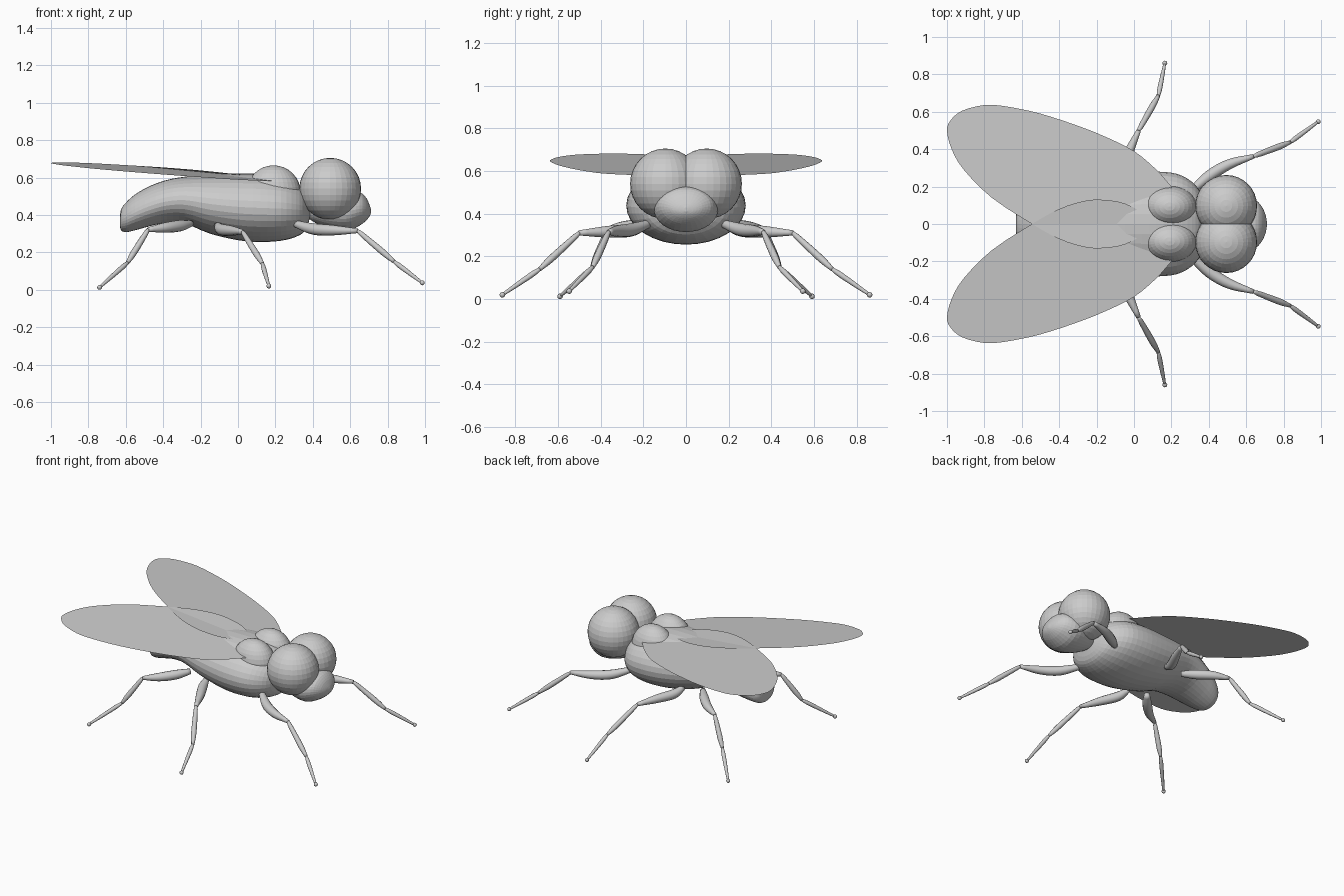
import bpy, bmesh, math
from mathutils import Vector, Matrix

if "Cube" in bpy.data.objects:
    bpy.data.objects.remove(bpy.data.objects["Cube"])


def finish(name, bm, mirror=False, smooth=False):
    bmesh.ops.recalc_face_normals(bm, faces=bm.faces)
    mesh = bpy.data.meshes.new(name)
    bm.to_mesh(mesh)
    bm.free()
    for p in mesh.polygons:
        p.use_smooth = smooth
    ob = bpy.data.objects.new(name, mesh)
    bpy.context.collection.objects.link(ob)
    if mirror:
        m = ob.modifiers.new("mirror", 'MIRROR')
        m.use_axis = (False, True, False)
        m.use_mirror_merge = False
    return ob


def spline(rows, steps):
    """Catmull-Rom through rows of equal-length number tuples."""
    rows = [Vector(r) for r in rows]
    pts = [rows[0] * 2 - rows[1]] + rows + [rows[-1] * 2 - rows[-2]]
    out = []
    for i in range(1, len(pts) - 2):
        a, b, c, d = pts[i - 1:i + 3]
        for s in range(steps):
            t = s / steps
            out.append(0.5 * (2 * b + (c - a) * t + (2 * a - 5 * b + 4 * c - d) * t * t
                              + (3 * b - a - 3 * c + d) * t ** 3))
    return out + [rows[-1]]


def skin(bm, rings):
    loops = [[bm.verts.new(p) for p in r] for r in rings]
    n = len(loops[0])
    for a, b in zip(loops, loops[1:]):
        for i in range(n):
            bm.faces.new((a[i], a[(i + 1) % n], b[(i + 1) % n], b[i]))
    bm.faces.new(loops[0])
    bm.faces.new(loops[-1])


def body_loft(name, xs, tops_bottoms_widths, steps=3, sides=32):
    """Upright elliptical sections along x: (bottom, top, half width)."""
    bm = bmesh.new()
    rings = []
    data = spline([(x, *s) for x, s in zip(xs, tops_bottoms_widths)], steps)
    for x, lo, hi, w in data:
        zc, rz, w = (lo + hi) / 2, max((hi - lo) / 2, .003), max(w, .003)
        rings.append([(x, w * math.cos(2 * math.pi * i / sides),
                       zc + rz * math.sin(2 * math.pi * i / sides)) for i in range(sides)])
    skin(bm, rings)
    return finish(name, bm)


def limb(bm, rows, steps=4, sides=12):
    """Tapered round tube through (x, y, z, radius) rows."""
    data = spline([Vector(r) for r in rows], steps)
    pts = [Vector(d[:3]) for d in data]
    rings = []
    for k, p in enumerate(pts):
        t = (pts[min(k + 1, len(pts) - 1)] - pts[max(k - 1, 0)]).normalized()
        u = t.cross(Vector((0, 0, 1))).normalized()
        v = u.cross(t)
        r = max(data[k][3], .002)
        rings.append([p + r * (u * math.cos(2 * math.pi * i / sides)
                               + v * math.sin(2 * math.pi * i / sides)) for i in range(sides)])
    skin(bm, rings)


def ball_pair(name, center, radii):
    bm = bmesh.new()
    bmesh.ops.create_uvsphere(bm, u_segments=32, v_segments=16, radius=1,
                              matrix=Matrix.Translation(center) @ Matrix.Diagonal((*radii, 1)))
    return finish(name, bm, mirror=True)


# Body with a drooping tail
body_loft("body",
          [-.632, -.625, -.6, -.55, -.47, -.38, -.28, -.15, 0, .12, .23, .31, .36, .39],
          [(.345, .385, .03), (.318, .43, .08), (.308, .465, .115), (.318, .51, .147),
           (.34, .555, .177), (.358, .587, .202), (.352, .605, .225), (.30, .617, .25),
           (.265, .622, .272), (.255, .62, .28), (.262, .605, .268), (.283, .575, .225),
           (.318, .53, .16), (.40, .45, .04)])

# Shoulder humps
ball_pair("shoulder_humps", (.19, .093, .52), (.145, .112, .145))

# Eyes
ball_pair("eyes", (.493, .097, .54), (.165, .165, .165))

# Face below the eyes
body_loft("face", [.36, .40, .48, .58, .65, .685, .703, .711],
          [(.40, .44, .02), (.365, .47, .08), (.33, .51, .13), (.314, .526, .15),
           (.343, .522, .128), (.37, .492, .09), (.392, .455, .05), (.41, .43, .008)])

# Wings: flat, slightly tilted outline
outline = [(.2, .2), (.12, .29), (0, .39), (-.15, .465), (-.3, .525), (-.5, .59), (-.68, .628),
           (-.8, .636), (-.92, .605), (-.98, .555), (-1, .5), (-.975, .4), (-.91, .29),
           (-.76, .14), (-.545, 0), (-.4, -.08), (-.28, -.12), (-.18, -.13), (-.05, -.11),
           (.07, -.04), (.16, .06), (.205, .14), (.2, .2)]
bm = bmesh.new()
bm.faces.new([bm.verts.new((x, y, .611 - .0955 * x - .0586 * y))
              for x, y in spline(outline, 3)[:-1]])
finish("wings", bm, mirror=True)

# Legs: hip, femur bulge points, knee, ankle, foot
legs = {
    "front_legs": [(.30, .17, .355), (.40, .255, .325), (.51, .32, .318),
                   (.64, .362, .315), (.835, .437, .15), (.985, .547, .037)],
    "middle_legs": [(-.11, .19, .345), (-.09, .26, .322), (-.035, .37, .315),
                    (.025, .5, .31), (.13, .685, .14), (.165, .86, .02)],
    "hind_legs": [(-.25, .17, .355), (-.31, .24, .342), (-.39, .315, .332),
                  (-.48, .368, .322), (-.59, .44, .145), (-.74, .59, .013)],
}
for name, (hip, b1, b2, knee, ankle, foot) in legs.items():
    bm = bmesh.new()
    limb(bm, [(*hip, .018), (*b1, .03), (*b2, .027), (*knee, .012)])
    k, a = Vector(knee), Vector(ankle)
    limb(bm, [(*k, .009), (*k.lerp(a, .15), .014), (*k.lerp(a, .7), .017), (*a, .01)])
    f = Vector(foot)
    limb(bm, [(*a, .009), (*a.lerp(f, .2), .013), (*a.lerp(f, .6), .011), (*f, .007)])
    bmesh.ops.create_uvsphere(bm, u_segments=12, v_segments=8, radius=.013,
                              matrix=Matrix.Translation(f))
    finish(name, bm, mirror=True, smooth=True)
